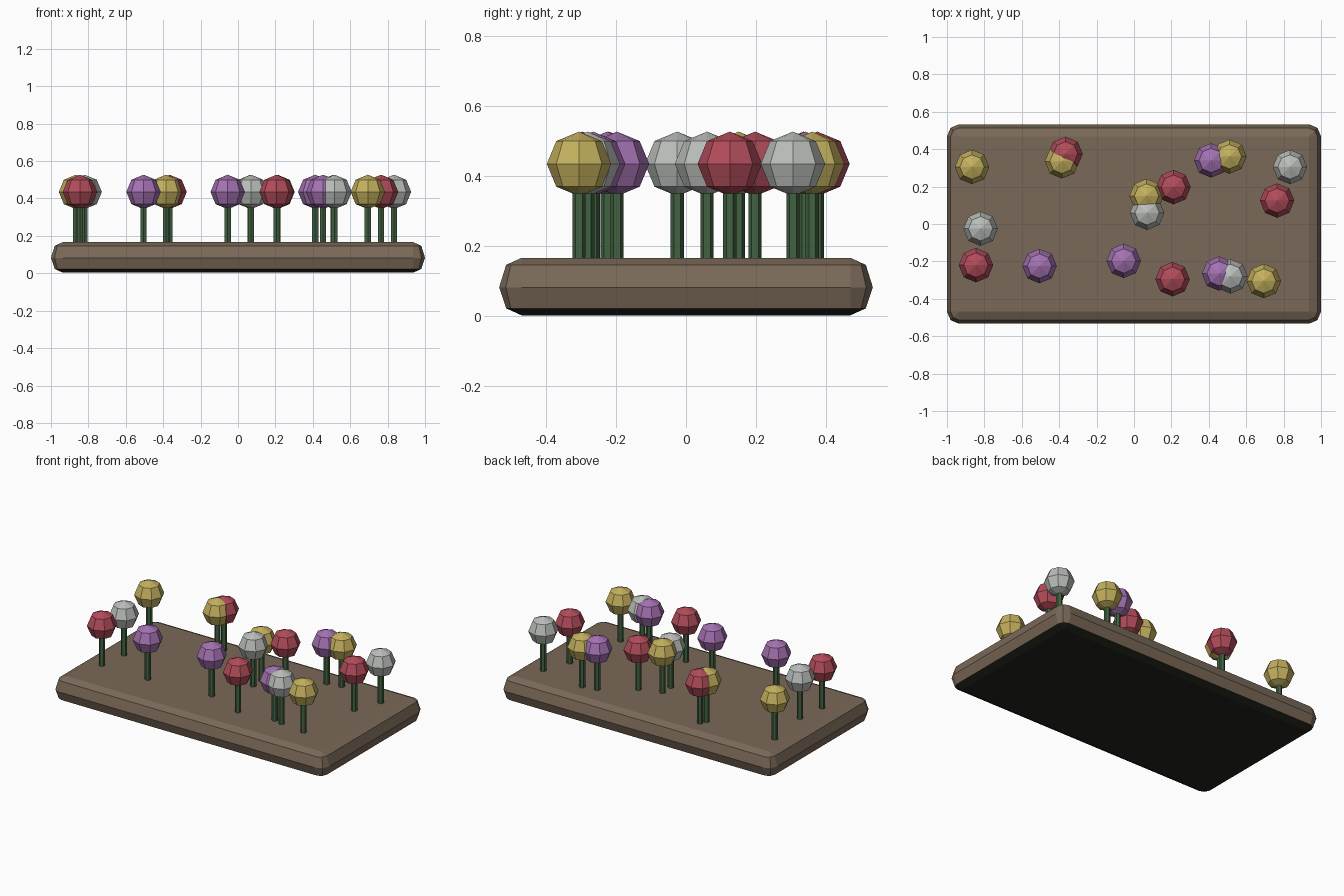
import bpy, bmesh
from mathutils import Matrix

if "Cube" in bpy.data.objects:
    bpy.data.objects.remove(bpy.data.objects["Cube"])


def material(name, r, g, b):
    def lin(c):
        c /= 255
        return c / 12.92 if c <= 0.04045 else ((c + 0.055) / 1.055) ** 2.4
    m = bpy.data.materials.new(name)
    m.diffuse_color = (lin(r), lin(g), lin(b), 1)
    m.use_nodes = True
    m.node_tree.nodes["Principled BSDF"].inputs["Base Color"].default_value = m.diffuse_color
    return m


soil = material("brown soil", 122, 105, 88)
dark = material("dark underside", 34, 36, 28)
green = material("stem green", 66, 98, 66)
petals = {
    "yellow": material("petal yellow", 196, 176, 94),
    "white": material("petal white", 186, 190, 186),
    "red": material("petal red", 178, 76, 90),
    "purple": material("petal purple", 164, 114, 178),
}


def finish(bm, name, mats, loc=(0, 0, 0)):
    bmesh.ops.recalc_face_normals(bm, faces=bm.faces[:])
    me = bpy.data.meshes.new(name)
    bm.to_mesh(me)
    bm.free()
    for m in mats:
        me.materials.append(m)
    ob = bpy.data.objects.new(name, me)
    ob.location = loc
    bpy.context.collection.objects.link(ob)
    return ob


# Soil bed: rounded rectangle rings stacked along a bevelled edge profile
def ring(bm, inset, z):
    hx, hy, r = 1.0 - inset, 0.533 - inset, max(0.064 - inset, 0.002)
    k = r * 0.3
    corner = [(0, r), (k, k), (r, 0)]
    pts = []
    for sx, sy in ((1, 1), (-1, 1), (-1, -1), (1, -1)):
        c = corner if sx * sy > 0 else corner[::-1]
        pts += [(sx * (hx - a), sy * (hy - b), z) for a, b in c]
    return [bm.verts.new(p) for p in pts]


bm = bmesh.new()
profile = [(0.064, 0.003), (0.02, 0.023), (0, 0.083), (0.02, 0.147), (0.064, 0.167)]
rings = [ring(bm, d, z) for d, z in profile]
for a, b in zip(rings, rings[1:]):
    for i in range(len(a)):
        j = (i + 1) % len(a)
        bm.faces.new((a[i], a[j], b[j], b[i]))
bm.faces.new(rings[0])
bm.faces.new(rings[-1])
for f in bm.faces:  # underside and lowest bevel are dark
    f.material_index = 1 if f.calc_center_median().z < 0.02 else 0
finish(bm, "soil_bed", [soil, dark])

# Flowers: hexagonal stem and faceted ball head
flowers = [
    ("yellow", -0.866, 0.305), ("yellow", -0.385, 0.335), ("yellow", 0.067, 0.15),
    ("yellow", 0.51, 0.36), ("yellow", 0.694, -0.305),
    ("white", -0.82, -0.025), ("white", 0.07, 0.06), ("white", 0.834, 0.305),
    ("white", 0.516, -0.28),
    ("red", -0.845, -0.22), ("red", -0.366, 0.375), ("red", 0.211, 0.197),
    ("red", 0.206, -0.295), ("red", 0.765, 0.125),
    ("purple", -0.505, -0.225), ("purple", -0.055, -0.197), ("purple", 0.413, 0.34),
    ("purple", 0.455, -0.265),
]
for n, (colour, x, y) in enumerate(flowers, 1):
    bm = bmesh.new()
    bmesh.ops.create_cone(bm, cap_ends=True, segments=6, radius1=0.019, radius2=0.019,
                          depth=0.26, matrix=Matrix.Translation((0, 0, 0.27)))
    finish(bm, f"stem_{n}", [green], (x, y, 0))
    bm = bmesh.new()
    bmesh.ops.create_uvsphere(bm, u_segments=8, v_segments=4, radius=0.092)
    finish(bm, f"flower_head_{n}", [petals[colour]], (x, y, 0.435))
